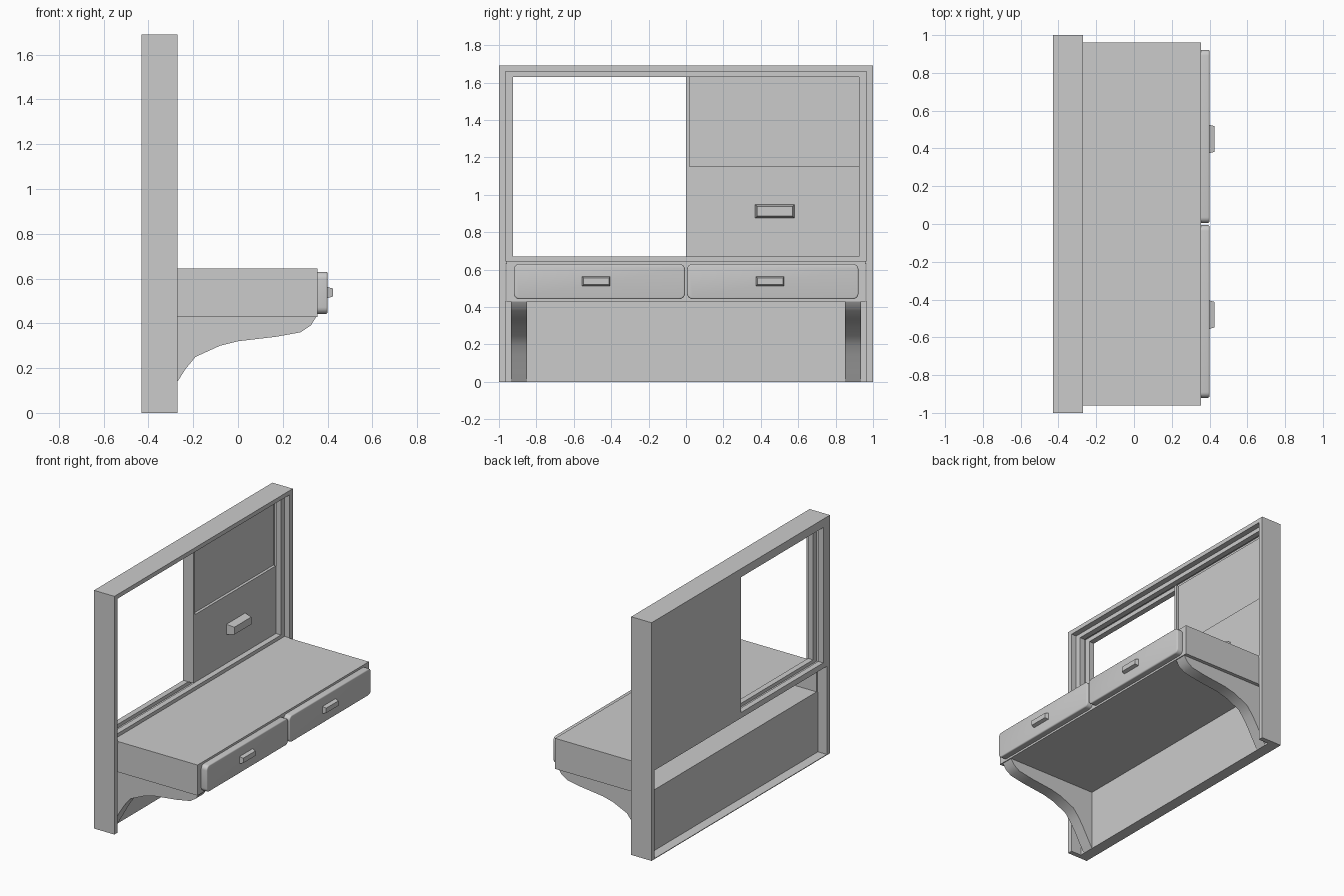
import bpy, bmesh
from mathutils import Vector

cube = bpy.data.objects.get("Cube")
if cube:
    bpy.data.objects.remove(cube, do_unlink=True)

grey = bpy.data.materials.new("plain_grey")
grey.use_nodes = True
grey.diffuse_color = (0.6, 0.6, 0.6, 1)
grey.node_tree.nodes["Principled BSDF"].inputs["Base Color"].default_value = (0.6, 0.6, 0.6, 1)


def finish(name, bm, smooth=False):
    bmesh.ops.recalc_face_normals(bm, faces=bm.faces)
    mesh = bpy.data.meshes.new(name)
    bm.to_mesh(mesh)
    bm.free()
    mesh.materials.append(grey)
    obj = bpy.data.objects.new(name, mesh)
    bpy.context.collection.objects.link(obj)
    if smooth:
        bpy.ops.object.select_all(action='DESELECT')
        obj.select_set(True)
        bpy.context.view_layer.objects.active = obj
        bpy.ops.object.shade_smooth_by_angle(angle=0.7)
    return obj


def add_box(bm, x, y, z):
    verts = bmesh.ops.create_cube(bm, size=1)["verts"]
    for v in verts:
        v.co = Vector([(a + b) / 2 + c * (b - a) for (a, b), c in zip((x, y, z), v.co)])
    return verts


def boxes(name, *specs):
    bm = bmesh.new()
    for spec in specs:
        add_box(bm, *spec)
    return finish(name, bm)


def ring(name, x, outer, inner):
    """Rectangular ring; outer and inner are (half width, bottom, top)."""
    (ow, ob, ot), (iw, ib, it) = outer, inner
    return boxes(name,
                 (x, (-ow, -iw), (ob, ot)), (x, (iw, ow), (ob, ot)),
                 (x, (-iw, iw), (it, ot)), (x, (-iw, iw), (ob, ib)))


def drawer_front(name, y):
    bm = bmesh.new()
    x, z = (0.355, 0.40), (0.442, 0.63)
    add_box(bm, x, y, z)
    # Round the four corners, then soften the front rim
    corners = [e for e in bm.edges if abs(e.verts[0].co.x - e.verts[1].co.x) > 0.01]
    bmesh.ops.bevel(bm, geom=corners, offset=0.03, segments=5, profile=0.5, affect='EDGES')
    rim = [e for e in bm.edges if all(v.co.x > x[1] - 0.001 for v in e.verts)]
    bmesh.ops.bevel(bm, geom=rim, offset=0.008, segments=3, profile=0.5, affect='EDGES')
    return finish(name, bm, True)


def pull(name, x, y, z, taper):
    bm = bmesh.new()
    for v in add_box(bm, x, y, z):
        if v.co.x > sum(x) / 2:
            v.co.y += taper if v.co.y < sum(y) / 2 else -taper
            v.co.z += taper if v.co.z < sum(z) / 2 else -taper
    return finish(name, bm)


def bracket(name, y0, y1):
    path = [(0.35, 0.43), (0.325, 0.39), (0.28, 0.36), (0.17, 0.34), (0, 0.32),
            (-0.08, 0.3), (-0.19, 0.25), (-0.235, 0.195), (-0.27, 0.14),
            (-0.315, 0.06), (-0.35, 0), (-0.35, 0.43)]
    bm = bmesh.new()
    face = bm.faces.new([bm.verts.new((x, y0, z)) for x, z in path])
    extra = bmesh.ops.extrude_face_region(bm, geom=[face])["geom"]
    moved = [g for g in extra if isinstance(g, bmesh.types.BMVert)]
    bmesh.ops.translate(bm, verts=moved, vec=(0, y1 - y0, 0))
    return finish(name, bm, True)


# Outer wall frame: posts, top, sill and bottom strip
depth = (-0.43, -0.27)
boxes("wall_frame",
      (depth, (-1, -0.965), (0, 1.69)), (depth, (0.965, 1), (0, 1.69)),
      (depth, (-0.965, 0.965), (1.66, 1.69)), (depth, (-0.965, 0.965), (0.63, 0.645)))

# Sliding tracks around the opening
for name, x in (("front_track", (-0.35, -0.31)), ("back_track", (-0.43, -0.39))):
    ring(name, x, (0.965, 0.645, 1.66), (0.925, 0.67, 1.63))

# Sliding panel with a recessed upper part
boxes("sliding_panel",
      ((-0.43, -0.37), (0, 0.925), (0.67, 1.63)),
      ((-0.37, -0.35), (0, 0.925), (0.67, 1.15)),
      ((-0.37, -0.35), (0, 0.02), (1.15, 1.63)))
pull("panel_pull", (-0.35, -0.295), (0.37, 0.58), (0.875, 0.947), 0.01)

# Lower apron and its bottom strip
boxes("apron",
      ((-0.36, -0.35), (-0.965, 0.965), (0, 0.43)),
      ((-0.43, -0.36), (-0.965, 0.965), (0, 0.005)))

# Hollow counter box, open at the back
boxes("counter_box",
      ((-0.27, 0.355), (-0.96, 0.96), (0.635, 0.645)),
      ((-0.36, 0.355), (-0.96, 0.96), (0.428, 0.436)),
      ((0.345, 0.355), (-0.95, 0.95), (0.436, 0.635)),
      ((-0.36, 0.355), (-0.96, -0.95), (0.436, 0.635)),
      ((-0.36, 0.355), (0.95, 0.96), (0.436, 0.635)))

# Drawers, pulls and brackets
for side, y, mid in (("right", (-0.92, -0.006), -0.48), ("left", (0.006, 0.922), 0.45)):
    drawer_front(side + "_drawer", y)
    pull(side + "_drawer_pull", (0.40, 0.425), (mid - 0.075, mid + 0.075), (0.513, 0.562), 0.007)
bracket("right_bracket", -0.935, -0.85)
bracket("left_bracket", 0.85, 0.935)
